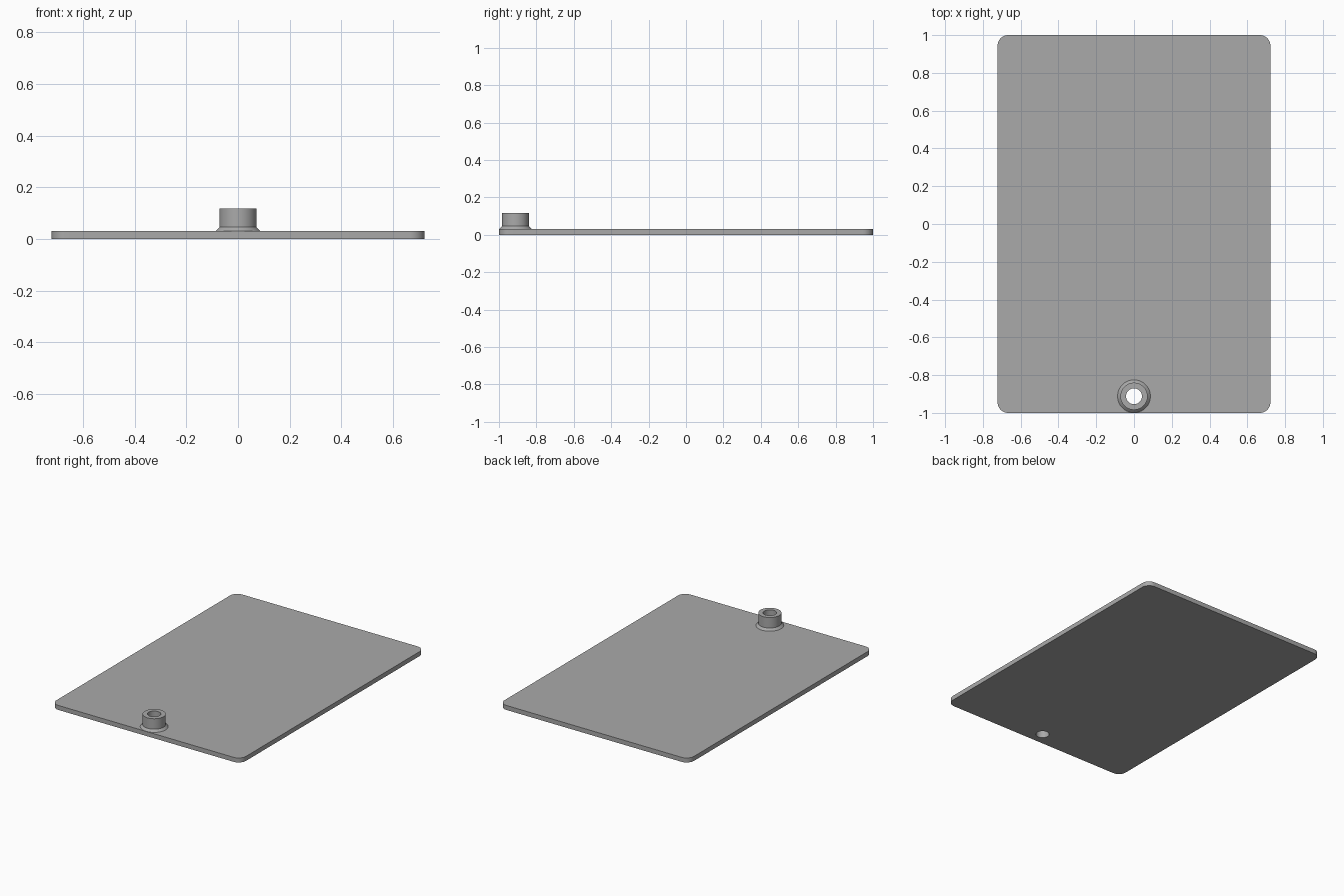
import bpy, bmesh
from math import sin, cos, pi, radians

cube = bpy.data.objects.get("Cube")
if cube:
    bpy.data.objects.remove(cube)

HALF_X, HALF_Y, THICK, CORNER = 0.722, 1.0, 0.031, 0.056
HOLE_Y, HOLE_R, BOSS_R, FOOT_R = -0.912, 0.042, 0.072, 0.087
FOOT_TOP, BOSS_TOP = 0.046, 0.118
SEG = 64

grey = bpy.data.materials.new("plain grey")
grey.use_nodes = True
colour = (0.4, 0.4, 0.4, 1)
grey.diffuse_color = colour
grey.node_tree.nodes["Principled BSDF"].inputs["Base Color"].default_value = colour


def make_object(name, bm):
    bmesh.ops.recalc_face_normals(bm, faces=bm.faces)
    mesh = bpy.data.meshes.new(name)
    bm.to_mesh(mesh)
    bm.free()
    mesh.materials.append(grey)
    obj = bpy.data.objects.new(name, mesh)
    bpy.context.collection.objects.link(obj)
    return obj


def smooth(obj):
    bpy.ops.object.select_all(action="DESELECT")
    obj.select_set(True)
    bpy.context.view_layer.objects.active = obj
    bpy.ops.object.shade_smooth_by_angle(angle=radians(30))


# Flat plate with rounded corners
bm = bmesh.new()
outline = []
for i, (sx, sy) in enumerate([(1, 1), (-1, 1), (-1, -1), (1, -1)]):
    for k in range(13):
        a = (i + k / 12) * pi / 2
        outline.append(bm.verts.new((sx * (HALF_X - CORNER) + CORNER * cos(a),
                                     sy * (HALF_Y - CORNER) + CORNER * sin(a), 0)))
base = bm.faces.new(outline)
top = bmesh.ops.extrude_face_region(bm, geom=[base], use_keep_orig=True)
bmesh.ops.translate(bm, vec=(0, 0, THICK),
                    verts=[v for v in top["geom"] if isinstance(v, bmesh.types.BMVert)])
plate = make_object("plate", bm)

# Hole through the plate
bm = bmesh.new()
bmesh.ops.create_cone(bm, cap_ends=True, segments=SEG, radius1=HOLE_R, radius2=HOLE_R, depth=0.3)
bmesh.ops.translate(bm, vec=(0, HOLE_Y, 0), verts=bm.verts)
cutter = make_object("hole_cutter", bm)
cutter.hide_render = True
cut = plate.modifiers.new("hole", "BOOLEAN")
cut.operation, cut.solver, cut.object = "DIFFERENCE", "EXACT", cutter
bpy.context.view_layer.objects.active = plate
bpy.ops.object.modifier_apply(modifier=cut.name)
bpy.data.objects.remove(cutter)
smooth(plate)

# Hollow boss with a chamfered foot, turned from a profile
profile = [(FOOT_R, THICK), (BOSS_R, FOOT_TOP), (BOSS_R, BOSS_TOP),
           (HOLE_R, BOSS_TOP), (HOLE_R, THICK)]
bm = bmesh.new()
rings = [[bm.verts.new((r * cos(2 * pi * k / SEG), HOLE_Y + r * sin(2 * pi * k / SEG), z))
          for k in range(SEG)] for r, z in profile]
for low, high in zip(rings, rings[1:]):
    for k in range(SEG):
        n = (k + 1) % SEG
        bm.faces.new((low[k], low[n], high[n], high[k]))
boss = make_object("boss", bm)
# Outer walls must face away from the bore axis
wall = max(boss.data.polygons, key=lambda p: p.center.x)
if wall.normal.x < 0:
    boss.data.flip_normals()
smooth(boss)
